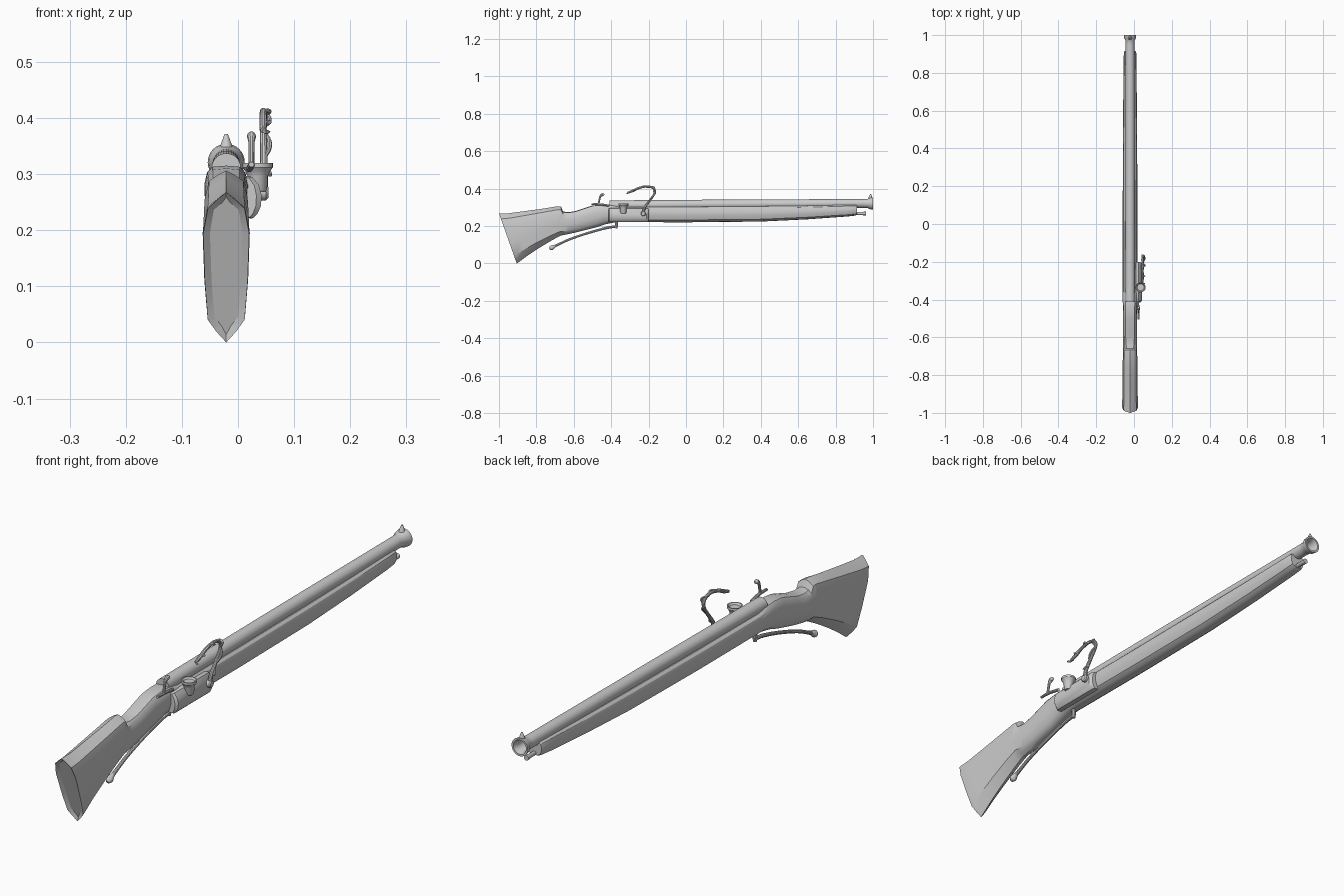
import bpy, bmesh, math
from mathutils import Vector

CX = -0.021  # centre plane of stock and barrel


def finish(name, bm, angle=35):
    bmesh.ops.recalc_face_normals(bm, faces=bm.faces[:])
    me = bpy.data.meshes.new(name)
    bm.to_mesh(me)
    bm.free()
    ob = bpy.data.objects.new(name, me)
    bpy.context.collection.objects.link(ob)
    bpy.ops.object.select_all(action='DESELECT')
    ob.select_set(True)
    bpy.context.view_layer.objects.active = ob
    bpy.ops.object.shade_smooth_by_angle(angle=math.radians(angle))
    return ob


def loft(rings):
    """Skin a list of equal-length point rings and cap both ends."""
    bm = bmesh.new()
    vs = [[bm.verts.new(p) for p in r] for r in rings]
    n = len(vs[0])
    for a, b in zip(vs, vs[1:]):
        for i in range(n):
            bm.faces.new((a[i], a[(i + 1) % n], b[(i + 1) % n], b[i]))
    caps = [bm.faces.new(vs[0]), bm.faces.new(vs[-1])]
    return bm, caps


def smooth(pts, steps=6):
    """Catmull-Rom sampling of tuples of any size."""
    out = []
    P = [Vector(p) for p in pts]
    for i in range(len(P) - 1):
        a, b, c, d = P[max(i - 1, 0)], P[i], P[i + 1], P[min(i + 2, len(P) - 1)]
        for s in range(steps):
            t = s / steps
            out.append(0.5 * (2 * b + (c - a) * t + (2 * a - 5 * b + 4 * c - d) * t * t
                              + (3 * b - a - 3 * c + d) * t ** 3))
    return out + [P[-1]]


def tube(name, pts, sides=10, steps=6):
    """Round bar through (x, y, z, radius) points lying near the yz plane."""
    P = smooth(pts, steps)
    X, rings = Vector((1, 0, 0)), []
    for i, p in enumerate(P):
        T = (P[min(i + 1, len(P) - 1)] - P[max(i - 1, 0)]).to_3d()
        N = T.cross(X).normalized()
        rings.append([p.to_3d() + p[3] * (math.cos(a) * X + math.sin(a) * N)
                      for a in (2 * math.pi * k / sides for k in range(sides))])
    return finish(name, loft(rings)[0])


def lathe(name, axis, prof, sides=32):
    """Turned part: prof holds (position along axis, radius, centre u, centre v)."""
    rings = []
    for h, r, u, v in prof:
        ring = []
        for k in range(sides):
            a = 2 * math.pi * k / sides
            c, s = u + r * math.cos(a), v + r * math.sin(a)
            ring.append({'X': (h, c, s), 'Y': (c, h, s), 'Z': (c, s, h)}[axis])
        rings.append(ring)
    return finish(name, loft(rings)[0])


# Stock: lofted from a ridged butt section into a rounded fore-end section
BUTT = [(0, 0), (.07, .42), (.15, .8), (.4, .93), (.72, 1), (.89, .8), (.955, .35), (1, 0)]
FORE = [(0, 0), (.04, .45), (.15, .78), (.4, .97), (.65, 1), (.88, .88), (.98, .65), (1, 0)]
# top y, top z, bottom y, bottom z, half width, blend to rounded section
stations = [
    (-1.0, .268, -.905, 0, .041, 0), (-.985, .268, -.893, .008, .042, 0),
    (-.95, .268, -.85, .04, .041, 0), (-.86, .28, -.79, .08, .040, 0),
    (-.76, .294, -.72, .122, .039, 0), (-.685, .306, -.685, .141, .038, .1),
    (-.668, .304, -.672, .148, .038, .2), (-.658, .278, -.655, .152, .037, .5),
    (-.63, .274, -.63, .157, .036, .8), (-.59, .28, -.58, .168, .036, 1),
    (-.5, .310, -.48, .193, .037, 1), (-.45, .315, -.43, .21, .038, 1),
    (-.405, .314, -.38, .22, .039, 1), (-.36, .304, -.34, .221, .039, 1),
    (0, .304, 0, .220, .039, 1), (.4, .307, .4, .224, .038, 1),
    (.65, .310, .65, .236, .036, 1), (.86, .314, .86, .251, .034, 1),
    (.905, .315, .905, .256, .033, 1), (.915, .312, .915, .260, .030, 1)]
rings = []
for ty, tz, by, bz, w, m in stations:
    half = []
    for (t0, w0), (t1, w1) in zip(BUTT, FORE):
        t, k = t0 + (t1 - t0) * m, w0 + (w1 - w0) * m
        half.append((w * k, by + (ty - by) * t, bz + (tz - bz) * t))
    rings.append([(CX + x, y, z) for x, y, z in half] +
                 [(CX - x, y, z) for x, y, z in half[-2:0:-1]])
bm, caps = loft(rings)
bmesh.ops.recalc_face_normals(bm, faces=bm.faces[:])
bmesh.ops.inset_region(bm, faces=[caps[0]], thickness=.012, depth=-.008)
finish("stock", bm, 32)

# Barrel with flared muzzle and open bore
bore = [(-.41, .026, .311), (.2, .0245, .317), (.95, .0235, .321), (.972, .0245, .321),
        (.984, .031, .321), (1.0, .033, .321), (1.0, .026, .321), (.98, .019, .321),
        (.82, .018, .321)]
lathe("barrel", 'Y', [(y, r, CX, z) for y, r, z in bore])

# Front sight blade and ramrod
lathe("front_sight", 'Z', [(.348, .011, CX, .986), (.355, .009, CX, .986),
                           (.366, .005, CX, .987), (.371, .003, CX, .987)], 12)
lathe("ramrod", 'Y', [(.85, .008, CX, .267), (.945, .008, CX, .267), (.948, .0095, CX, .267),
                      (.962, .0095, CX, .267)], 16)

# Lock plate: bulged section drawn out along the side of the stock
plate = [(.005, .222), (.026, .221), (.034, .228), (.041, .243), (.042, .262),
         (.037, .281), (.025, .295), (.005, .297)]
loft_rings = [[(.005 + (x - .005) * k, y, .258 + (z - .258) * s) for x, z in plate]
              for y, k, s in ((-.415, .75, .94), (-.408, 1, 1), (-.21, 1, 1), (-.2, .75, .94))]
finish("lock_plate", loft(loft_rings)[0])

# Priming pan
lathe("priming_pan", 'Z', [(h, r, .035, -.335) for h, r in (
    (.268, .014), (.274, .017), (.296, .018), (.305, .022), (.312, .027),
    (.320, .027), (.320, .023), (.314, .018))], 24)

# Small catch beside the breech: flat arm, upright stem and rounded tip
tube("catch_arm", [(.024, -.505, .317, .005), (.024, -.46, .316, .006), (.02, -.41, .309, .006)])
tube("catch_stem", [(.024, -.468, .315, .005), (.024, -.464, .335, .005), (.024, -.459, .356, .0055),
                    (.024, -.450, .366, .008), (.024, -.441, .369, .007), (.024, -.437, .370, .003)])

# Serpentine: pivot boss, curved arm and jaw
lathe("serpentine_pivot", 'X', [(.03, .014, -.228, .267), (.05, .014, -.228, .267),
                                (.054, .010, -.228, .267)], 20)
arm = [(.045, -.228, .262, .008), (.046, -.222, .298, .0075), (.046, -.195, .335, .0065),
       (.045, -.168, .375, .006), (.045, -.172, .400, .006), (.045, -.205, .412, .006),
       (.045, -.250, .404, .0065), (.045, -.285, .388, .007), (.045, -.312, .378, .005)]
tube("serpentine_arm", arm)

# Match cord wound along the serpentine
path = smooth(arm[1:], 8)
cord = []
for i, p in enumerate(path):
    a = i * .55
    cord.append((p.x + .004 + .007 * math.cos(a), p.y + .005 * math.sin(a),
                 p.z + .004 * math.sin(a), .004))
tube("match_cord", cord, 8, 2)

# Trigger lever under the wrist with post and knob
tube("trigger_post", [(CX, -.372, .228, .008), (CX, -.372, .205, .008), (CX, -.373, .188, .007)])
tube("trigger_lever", [(CX, -.368, .197, .007), (CX, -.42, .191, .007), (CX, -.52, .164, .0065),
                       (CX, -.62, .130, .0065), (CX, -.69, .098, .007), (CX, -.708, .090, .010),
                       (CX, -.720, .083, .013), (CX, -.730, .077, .006)])
